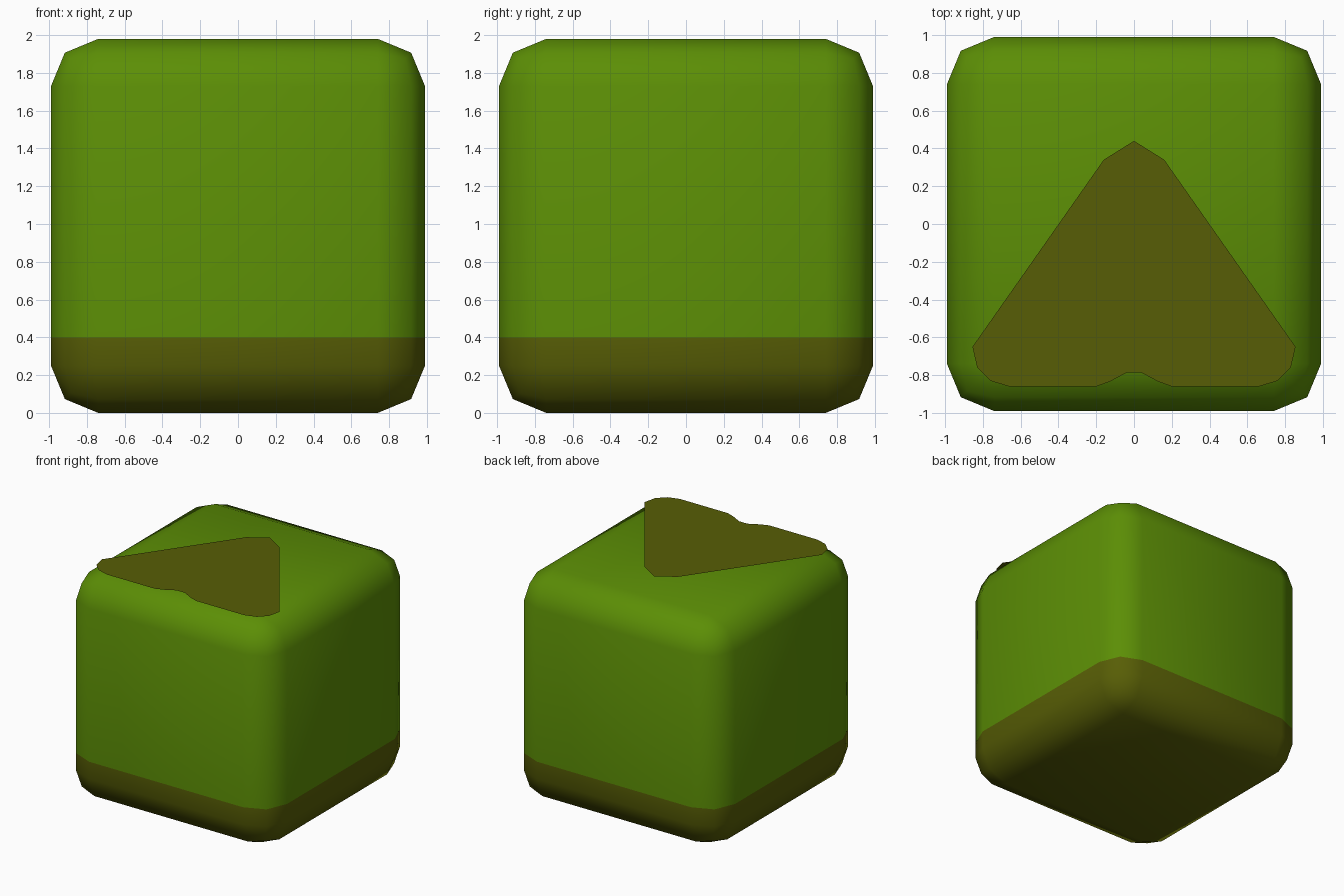
import bpy, bmesh

if "Cube" in bpy.data.objects:
    bpy.data.objects.remove(bpy.data.objects["Cube"])

def material(name, rgb):
    m = bpy.data.materials.new(name)
    m.diffuse_color = (*[(c / 255) ** 2.2 for c in rgb], 1)
    m.use_nodes = True
    m.node_tree.nodes["Principled BSDF"].inputs["Base Color"].default_value = m.diffuse_color
    return m

green = material("leaf green", (92, 141, 14))
brown = material("olive brown", (88, 94, 14))

def add_object(name, bm, mats):
    me = bpy.data.meshes.new(name)
    bm.to_mesh(me)
    bm.free()
    for m in mats:
        me.materials.append(m)
    ob = bpy.data.objects.new(name, me)
    bpy.context.collection.objects.link(ob)
    return ob

# Rounded block with a brown band around its base
HALF, BAND = 0.99, 0.40
bm = bmesh.new()
bmesh.ops.create_cube(bm, size=2 * HALF)
bmesh.ops.translate(bm, verts=bm.verts, vec=(0, 0, HALF))
bmesh.ops.bevel(bm, geom=bm.edges[:], offset=0.25, segments=2, profile=0.5, affect='EDGES')
bmesh.ops.bisect_plane(bm, geom=bm.verts[:] + bm.edges[:] + bm.faces[:],
                       plane_co=(0, 0, BAND), plane_no=(0, 0, 1))
for f in bm.faces:
    f.smooth = True
    f.material_index = 1 if f.calc_center_median().z < BAND else 0
add_object("block", bm, [green, brown])

# Flat triangular patch hovering just over the top, mirrored in x
half = [(0.16, 0.34), (0.855, -0.65), (0.83, -0.76), (0.76, -0.83), (0.66, -0.86),
        (0.20, -0.86), (0.13, -0.835), (0.04, -0.787)]
outline = [(0, 0.44)] + half + [(-x, y) for x, y in reversed(half)]
bm = bmesh.new()
bm.faces.new([bm.verts.new((x, y, 2.0)) for x, y in outline])
bmesh.ops.recalc_face_normals(bm, faces=bm.faces)
for f in bm.faces:
    if f.normal.z < 0:
        f.normal_flip()
bmesh.ops.triangulate(bm, faces=bm.faces[:])
add_object("top_patch", bm, [brown])
